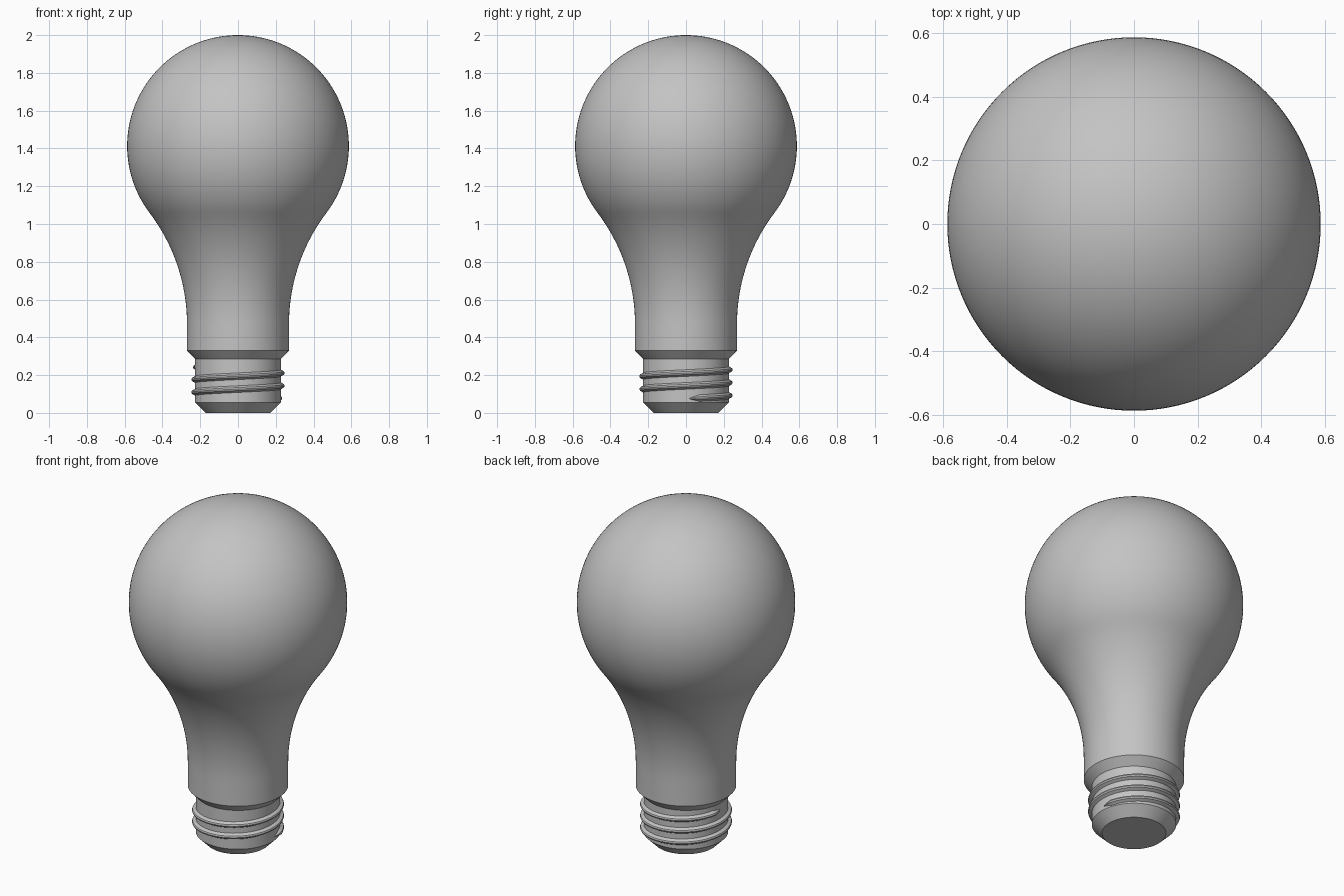
import bpy, bmesh
from math import sin, cos, pi, radians, hypot, atan2

cube = bpy.data.objects.get("Cube")
if cube:
    bpy.data.objects.remove(cube, do_unlink=True)

# One plain grey for every part
grey = bpy.data.materials.new("plain_grey")
grey.use_nodes = True
colour = (0.55, 0.55, 0.55, 1)
grey.diffuse_color = colour
grey.node_tree.nodes["Principled BSDF"].inputs["Base Color"].default_value = colour


def skin(name, rows):
    """Join neighbouring rows of points with quads, smooth with sharp edges kept."""
    bm = bmesh.new()
    verts = [[bm.verts.new(p) for p in row] for row in rows]
    for a, b in zip(verts, verts[1:]):
        for j in range(len(a) - 1):
            bm.faces.new((a[j], b[j], b[j + 1], a[j + 1]))
    bmesh.ops.remove_doubles(bm, verts=bm.verts, dist=1e-5)
    mesh = bpy.data.meshes.new(name)
    bm.to_mesh(mesh)
    bm.free()
    mesh.materials.append(grey)
    obj = bpy.data.objects.new(name, mesh)
    bpy.context.collection.objects.link(obj)
    bpy.ops.object.select_all(action='DESELECT')
    obj.select_set(True)
    bpy.context.view_layer.objects.active = obj
    bpy.ops.object.shade_smooth_by_angle(angle=radians(30))
    return obj


def place(section, angle):
    return [(r * cos(angle), r * sin(angle), z) for r, z in section]


def lathe(name, profile, steps=128):
    return skin(name, [place(profile, 2 * pi * i / steps) for i in range(steps + 1)])


# Glass: straight collar, concave neck arc, then a tangent sphere
ball_r, neck_r, neck_z = 0.587, 0.27, 0.47
ball_z = 2 - ball_r
rise = ball_z - neck_z
arc_r = (rise**2 + neck_r**2 - ball_r**2) / (2 * (ball_r - neck_r))
join = atan2(rise, neck_r + arc_r)
base_r, base_top = 0.227, 0.285

glass = [(base_r, base_top), (neck_r, 0.33)]
for i in range(21):
    a = join * i / 20
    glass.append((neck_r + arc_r * (1 - cos(a)), neck_z + arc_r * sin(a)))
for i in range(1, 49):
    a = -join + (pi / 2 + join) * i / 48
    glass.append((ball_r * cos(a) if i < 48 else 0, ball_z + ball_r * sin(a)))
lathe("glass_bulb", glass)

# Screw base with chamfered foot
lathe("screw_base", [(0, 0), (0.172, 0), (base_r, 0.055), (base_r, base_top)])

# Helical thread, tapering into the base at both ends
pitch, start_z, turns, per_turn = 0.068, 0.075, 2.52, 96
count = int(turns * per_turn)
ridge = [(-0.004, -0.02), (0.017, -0.008), (0.02, 0), (0.017, 0.008), (-0.004, 0.02)]
rows = []
for i in range(count + 1):
    t = i / per_turn
    size = min(1, i / 5, (count - i) / 5)
    z = start_z + pitch * t
    section = [(base_r - 0.004 + (r + 0.004) * size, z + h * size) for r, h in ridge]
    rows.append(place(section, 2 * pi * t))
skin("screw_thread", rows)
